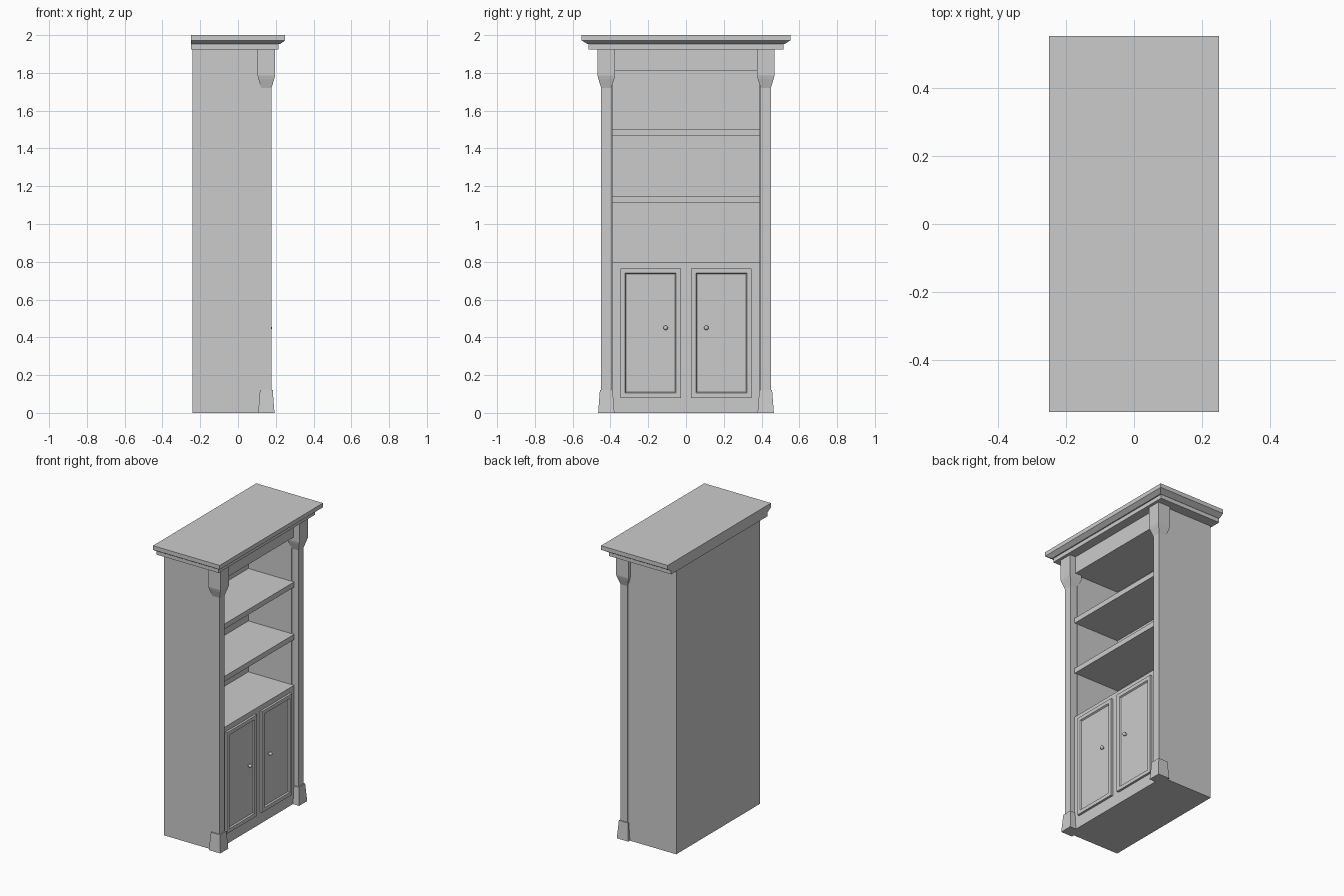
import bpy, bmesh, math
from mathutils import Matrix

if "Cube" in bpy.data.objects:
    bpy.data.objects.remove(bpy.data.objects["Cube"])


def finish(name, bm, mirror=False):
    bmesh.ops.recalc_face_normals(bm, faces=bm.faces)
    me = bpy.data.meshes.new(name)
    bm.to_mesh(me)
    bm.free()
    ob = bpy.data.objects.new(name, me)
    bpy.context.collection.objects.link(ob)
    if mirror:
        m = ob.modifiers.new("mirror", 'MIRROR')
        m.use_axis = (False, True, False)
        m.use_mirror_merge = False
    return ob


def loft(name, rings, mirror=False):
    """Stack of rectangles (z, x0, x1, y0, y1) joined into a closed solid."""
    bm = bmesh.new()
    loops = [[bm.verts.new(p) for p in ((x0, y0, z), (x1, y0, z), (x1, y1, z), (x0, y1, z))]
             for z, x0, x1, y0, y1 in rings]
    for a, b in zip(loops, loops[1:]):
        for i in range(4):
            j = (i + 1) % 4
            bm.faces.new((a[i], a[j], b[j], b[i]))
    bm.faces.new(loops[0][::-1])
    bm.faces.new(loops[-1])
    return finish(name, bm, mirror)


def box(name, x0, x1, y0, y1, z0, z1, mirror=False):
    return loft(name, [(z0, x0, x1, y0, y1), (z1, x0, x1, y0, y1)], mirror)


# Carcass
FRONT = 0.147
box("side_panel", -0.24, 0.127, 0.39, 0.447, 0, 1.925, True)
box("back_panel", -0.24, -0.195, -0.39, 0.39, 0, 1.925)
box("lower_cabinet", -0.195, FRONT, -0.392, 0.392, 0, 0.80)
box("frieze", -0.195, FRONT + 0.006, -0.392, 0.392, 1.81, 1.925)
for i, z in enumerate((1.11, 1.465)):
    box(f"shelf_{i + 1}", -0.195, FRONT, -0.392, 0.392, z, z + 0.035)

# Front columns with flared base and capital
cx, cy = 0.15, 0.422
profile = [(0, 0.043), (0.12, 0.034), (0.12, 0.027), (1.72, 0.027),
           (1.768, 0.042), (1.785, 0.046), (1.925, 0.046)]
loft("column", [(z, cx - h, cx + h, cy - h, cy + h) for z, h in profile], True)

# Crown moulding, flush at the back
crown = [(1.925, 0.215, 0.515), (1.952, 0.215, 0.515), (1.952, 0.222, 0.52),
         (1.972, 0.25, 0.553), (2.0, 0.25, 0.553)]
loft("crown", [(z, -0.25, x, -y, y) for z, x, y in crown])

# Doors with recessed panels
bm = bmesh.new()
bmesh.ops.create_cube(bm, size=1, matrix=Matrix.Translation((FRONT + 0.007, 0.1875, 0.4225))
                      @ Matrix.Diagonal((0.016, 0.32, 0.685, 1)))
bm.faces.ensure_lookup_table()
face = max(bm.faces, key=lambda f: f.calc_center_median().x)
bmesh.ops.inset_region(bm, faces=[face], thickness=0.035)
bmesh.ops.inset_region(bm, faces=[face], thickness=0.008, depth=-0.009)
finish("door", bm, True)

# Round knobs on short stems
bm = bmesh.new()
bmesh.ops.create_uvsphere(bm, u_segments=16, v_segments=10, radius=0.012,
                          matrix=Matrix.Translation((0.168, 0.108, 0.45)))
bmesh.ops.create_cone(bm, cap_ends=True, segments=12, radius1=0.006, radius2=0.006, depth=0.02,
                      matrix=Matrix.Translation((0.157, 0.108, 0.45))
                      @ Matrix.Rotation(math.pi / 2, 4, 'Y'))
knob = finish("door_knob", bm, True)
for p in knob.data.polygons:
    p.use_smooth = len(p.vertices) < 5
